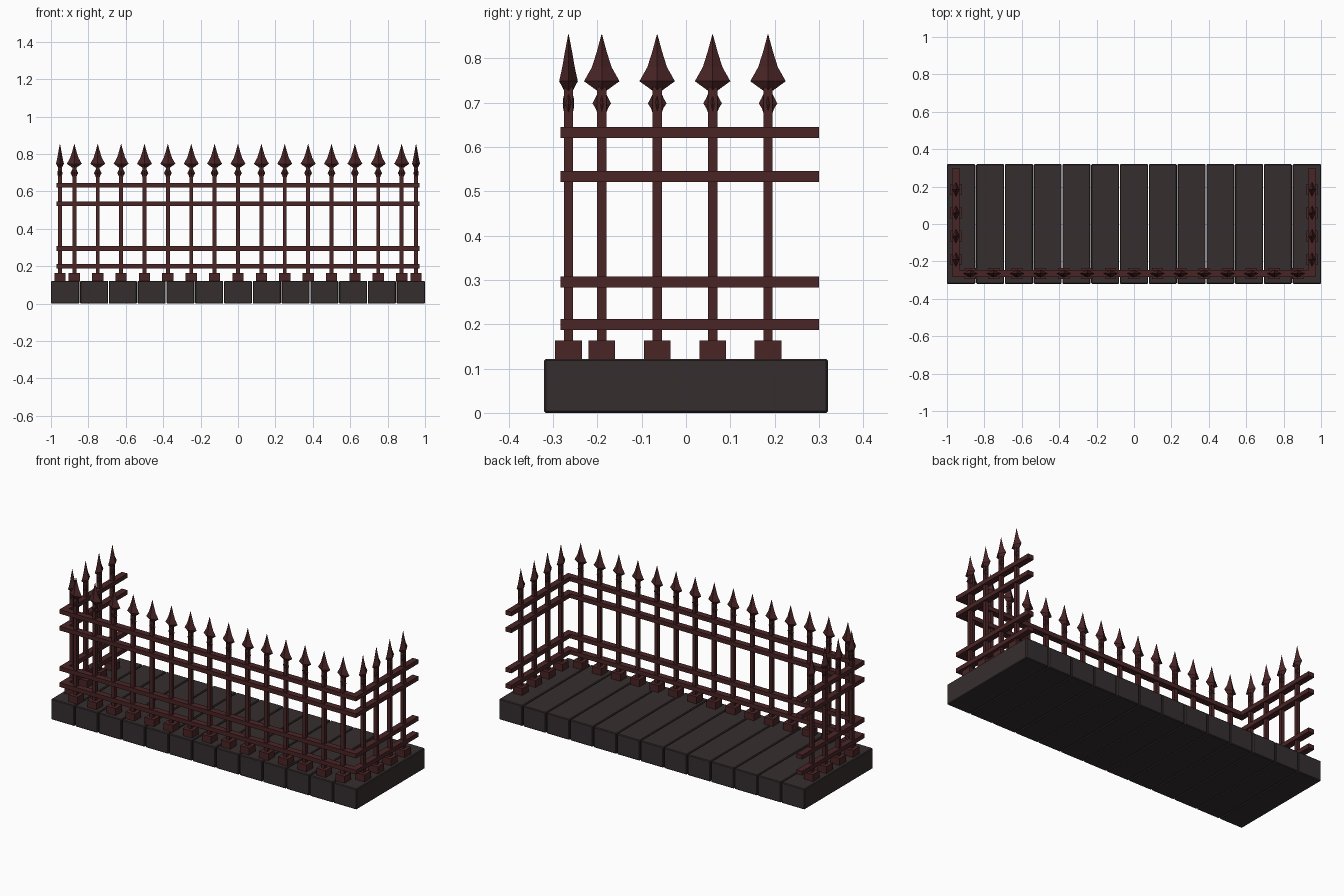
import bpy, bmesh, math
from mathutils import Matrix, Vector

if "Cube" in bpy.data.objects:
    bpy.data.objects.remove(bpy.data.objects["Cube"])


def material(name, rgb):
    m = bpy.data.materials.new(name)
    m.diffuse_color = (*rgb, 1)
    m.use_nodes = True
    m.node_tree.nodes["Principled BSDF"].inputs["Base Color"].default_value = m.diffuse_color
    return m


STONE = material("dark stone", (0.036, 0.027, 0.028))
IRON = material("rusty red iron", (0.068, 0.018, 0.019))


def finish(bm, name, mat):
    bmesh.ops.recalc_face_normals(bm, faces=bm.faces)
    me = bpy.data.meshes.new(name)
    bm.to_mesh(me)
    bm.free()
    me.materials.append(mat)
    ob = bpy.data.objects.new(name, me)
    bpy.context.collection.objects.link(ob)
    return ob


def box(bm, lo, hi):
    lo, hi = Vector(lo), Vector(hi)
    mat = Matrix.Translation((lo + hi) / 2) @ Matrix.Diagonal((*(hi - lo), 1))
    bmesh.ops.create_cube(bm, size=1, matrix=mat)


def loft(bm, profile):
    """Diamond cross-sections (z, half width, half depth) joined and capped."""
    rings = [[bm.verts.new(p) for p in ((w, 0, z), (0, d, z), (-w, 0, z), (0, -d, z))]
             for z, w, d in profile]
    for a, b in zip(rings, rings[1:]):
        for i in range(4):
            j = (i + 1) % 4
            bm.faces.new((a[i], a[j], b[j], b[i]))
    bm.faces.new(rings[0][::-1])
    bm.faces.new(rings[-1])


# Base: row of bevelled stone slabs
N = 13
W = 2 / N
bm = bmesh.new()
for i in range(N):
    x = -1 + i * W
    box(bm, (x + (0.002 if i else 0), -0.32, 0),
        (x + W - (0.002 if i < N - 1 else 0), 0.32, 0.122))
slabs = finish(bm, "base_slabs", STONE)
bev = slabs.modifiers.new("edge", 'BEVEL')
bev.width = 0.004
bev.segments = 1

# Picket: footing, square bar, knot and spear head
bm = bmesh.new()
box(bm, (-0.03, -0.03, 0.118), (0.03, 0.03, 0.163))
box(bm, (-0.0105, -0.0105, 0.15), (0.0105, 0.0105, 0.735))
loft(bm, [(0.673, 0.009, 0.009), (0.687, 0.014, 0.012), (0.698, 0.021, 0.013),
          (0.709, 0.015, 0.012), (0.722, 0.009, 0.009)])
loft(bm, [(0.727, 0.011, 0.010), (0.748, 0.040, 0.021), (0.780, 0.022, 0.014),
          (0.815, 0.011, 0.008), (0.853, 0.0008, 0.0008)])
picket = finish(bm, "picket", IRON)
mesh = picket.data
bpy.data.objects.remove(picket)


def place_picket(name, x, y, turn):
    ob = bpy.data.objects.new(name, mesh)
    ob.location = (x, y, 0)
    ob.rotation_euler.z = turn
    bpy.context.collection.objects.link(ob)


X, Y = 0.952, -0.265
for i in range(15):
    place_picket("front_picket", (i - 7) * 0.125, Y, 0)
for side in (-1, 1):
    for i in range(4):
        place_picket("side_picket", side * X, -0.19 + i * 0.125, side * math.pi / 2)

# Rails: four levels of a U-shaped flat bar
R = 0.0185
for z in (0.1995, 0.295, 0.5335, 0.6325):
    bm = bmesh.new()
    outline = [(-X - R, 0.30), (-X - R, Y - R), (X + R, Y - R), (X + R, 0.30),
               (X - R, 0.30), (X - R, Y + R), (-X + R, Y + R), (-X + R, 0.30)]
    face = bm.faces.new([bm.verts.new((x, y, z - 0.0125)) for x, y in outline])
    up = bmesh.ops.extrude_face_region(bm, geom=[face])["geom"]
    bmesh.ops.translate(bm, vec=(0, 0, 0.025),
                        verts=[v for v in up if isinstance(v, bmesh.types.BMVert)])
    finish(bm, "rail", IRON)
